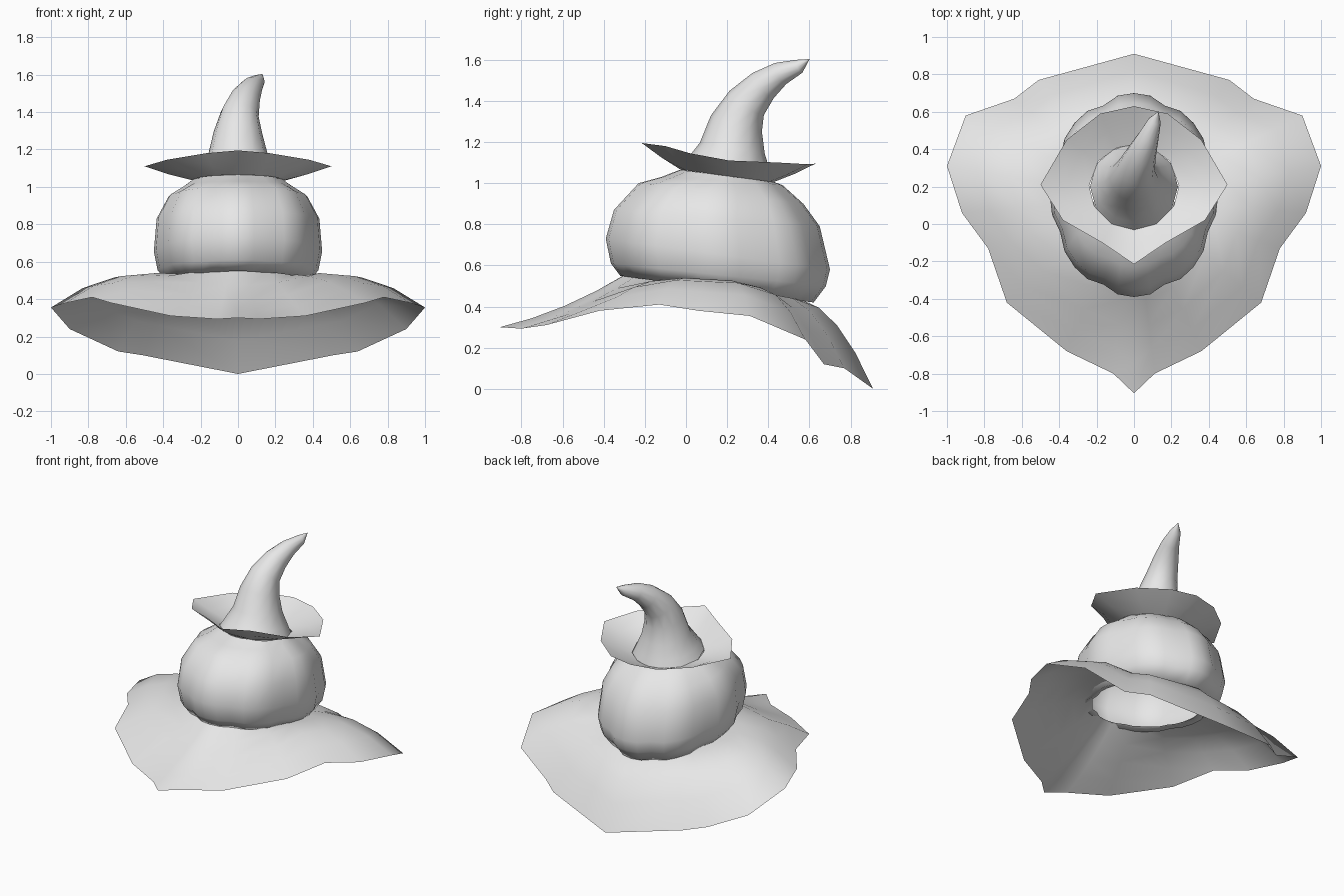
import bpy, math
from mathutils import Vector

cube = bpy.data.objects.get("Cube")
if cube:
    bpy.data.objects.remove(cube)

grey = bpy.data.materials.new("light_grey")
grey.use_nodes = True
COLOUR = (0.8, 0.8, 0.8, 1)
grey.diffuse_color = COLOUR
grey.node_tree.nodes["Principled BSDF"].inputs["Base Color"].default_value = COLOUR


def loft(name, rings):
    """Join equal-length closed rings with quads into an open smooth shell."""
    n = len(rings[0])
    verts = [v for ring in rings for v in ring]
    faces = [(k * n + i, k * n + (i + 1) % n, (k + 1) * n + (i + 1) % n, (k + 1) * n + i)
             for k in range(len(rings) - 1) for i in range(n)]
    mesh = bpy.data.meshes.new(name)
    mesh.from_pydata(verts, [], faces)
    mesh.materials.append(grey)
    mesh.update()
    mesh.shade_smooth()
    obj = bpy.data.objects.new(name, mesh)
    bpy.context.collection.objects.link(obj)


def mirrored(half):
    """Close a half outline, given from front to back, across x = 0."""
    return [Vector(p) for p in half] + [Vector((-x, y, z)) for x, y, z in half[-2:0:-1]]


def brim(name, half, cy, rx, ry, z, tilt, bulge, steps):
    """Sheet from an elliptical neck out to a free rim, curved by bulge(sin angle)."""
    rim = mirrored(half)
    sines, neck = [], []
    for p in rim:
        a = math.atan2((p.y - cy) / ry, p.x / rx)
        s = math.sin(a)
        sines.append(s)
        neck.append(Vector((rx * math.cos(a), cy + ry * s, z - tilt * s)))
    rings = []
    for k in range(steps + 1):
        t = k / steps
        rings.append([a.lerp(b, t) + Vector((0, 0, 4 * t * (1 - t) * bulge(s)))
                      for a, b, s in zip(neck, rim, sines)])
    loft(name, [r[::-1] for r in rings])


# Wide lower brim, sagging at the back
brim("wide_brim",
     [(0, -.905, .30), (.11, -.8, .293), (.36, -.68, .31), (.68, -.42, .38),
      (.78, -.13, .41), (.92, .06, .38), (1, .31, .355), (.9, .58, .24),
      (.64, .67, .12), (.51, .77, .10), (0, .91, 0)],
     .14, .33, .42, .5, .065, lambda s: .085 + .06 * s - .055 * s * s, 4)

# Hollow lobed body: front y, front z, back y, back z, half width per ring
body_rings = []
LOBES, PER = 8, 4
for yf, zf, yb, zb, rx in ((-.28, .565, .56, .43, .335), (-.32, .55, .62, .42, .375),
                           (-.365, .61, .68, .50, .43), (-.39, .73, .70, .58, .45),
                           (-.35, .87, .65, .79, .435), (-.23, 1.0, .57, .90, .37),
                           (-.12, 1.03, .47, .99, .28), (-.03, 1.065, .43, 1.005, .245)):
    ring = []
    for i in range(LOBES * PER):
        a = 2 * math.pi * (i + PER / 2) / (LOBES * PER)
        groove = (.95, .993, 1, .993)[i % PER]
        s = math.sin(a) * groove
        ring.append(Vector((rx * math.cos(a) * groove,
                            (yf + yb) / 2 + (yb - yf) / 2 * s,
                            (zf + zb) / 2 + (zb - zf) / 2 * s)))
    body_rings.append(ring)
loft("lobed_body", body_rings)

# Small hat brim, flaring up from the neck
brim("hat_brim",
     [(0, -.215, 1.195), (.17, -.1, 1.18), (.38, .02, 1.145), (.5, .21, 1.11),
      (.36, .45, 1.10), (.18, .59, 1.092), (0, .63, 1.095)],
     .2, .24, .225, 1.035, .03, lambda s: -.005, 2)

# Curved pointed crown: centre and radius along its path
path = [((0, .2, 1.03), .235), ((0, .21, 1.085), .205), ((0, .225, 1.17), .16),
        ((0, .245, 1.29), .13), ((.01, .295, 1.39), .102), ((.04, .375, 1.475), .08),
        ((.075, .46, 1.533), .058), ((.11, .55, 1.568), .035), ((.13, .6, 1.603), .001)]
centres = [Vector(p) for p, r in path]
crown = []
for k, (c, (_, r)) in enumerate(zip(centres, path)):
    along = (centres[min(k + 1, len(path) - 1)] - centres[max(k - 1, 0)]).normalized()
    side = Vector((1, 0, 0))
    side = (side - along * side.dot(along)).normalized()
    up = along.cross(side)
    crown.append([c + r * (math.cos(2 * math.pi * i / 12) * side + math.sin(2 * math.pi * i / 12) * up)
                  for i in range(12)])
loft("pointed_crown", crown)
